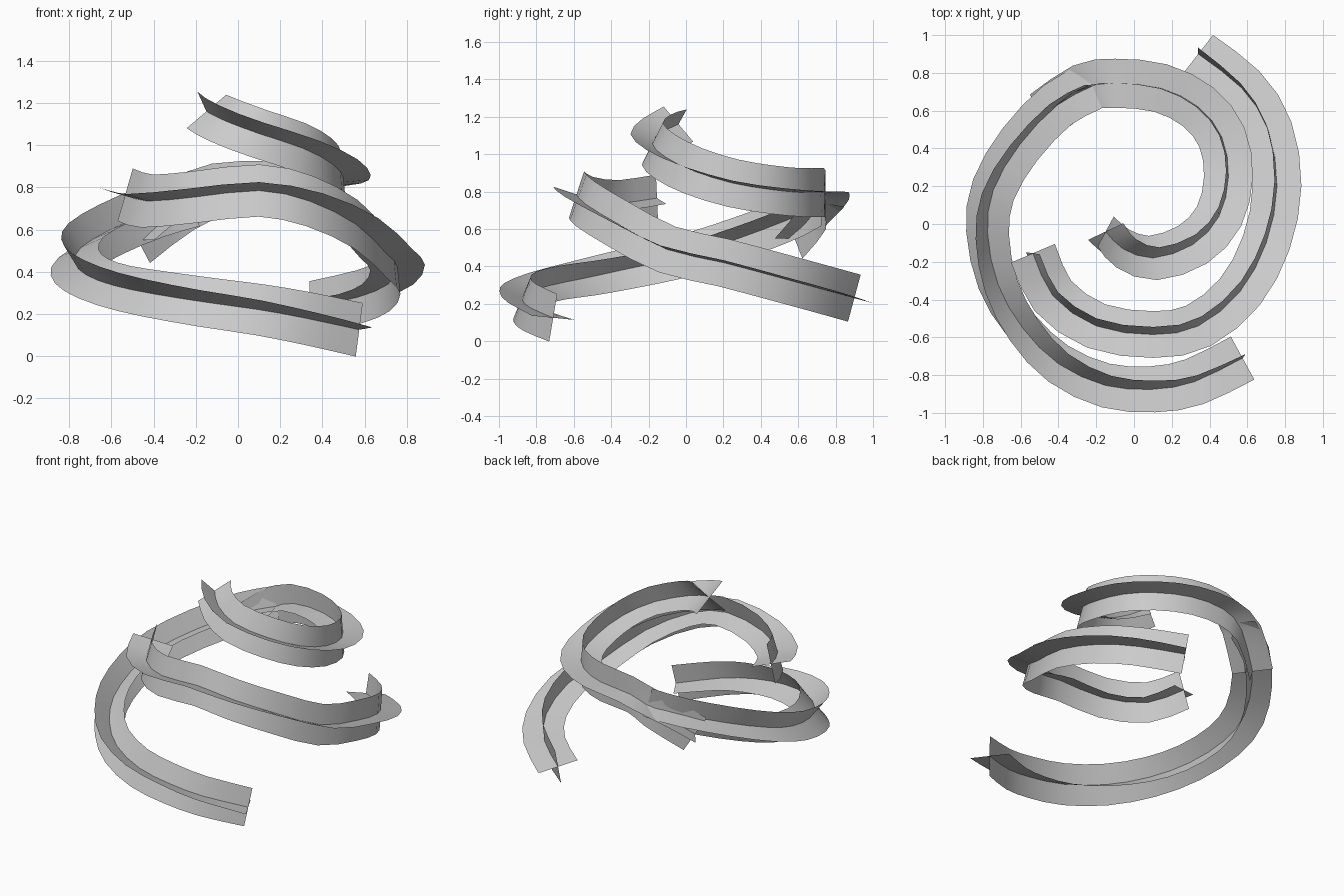
import bpy
import bmesh
import math
from mathutils import Vector

cube = bpy.data.objects.get("Cube")
if cube:
    bpy.data.objects.remove(cube, do_unlink=True)

HALF_WIDTH = 0.13
STEPS_PER_SPAN = 2
UP = Vector((0, 0, 1))

# Single pale grey used on every ribbon
grey = bpy.data.materials.new("pale_grey")
grey.use_nodes = True
colour = (0.6, 0.6, 0.6, 1)
grey.diffuse_color = colour
grey.node_tree.nodes["Principled BSDF"].inputs["Base Color"].default_value = colour


def spline(a, b, c, d, t):
    """Catmull-Rom position between b and c."""
    return 0.5 * (2 * b + (c - a) * t + (2 * a - 5 * b + 4 * c - d) * t ** 2
                  + (3 * b - a - 3 * c + d) * t ** 3)


def sample(points):
    """Smooth path through points; the fourth coordinate is the roll in degrees."""
    pts = [Vector(p) for p in points]
    pts = [2 * pts[0] - pts[1]] + pts + [2 * pts[-1] - pts[-2]]
    path = []
    for i in range(1, len(pts) - 2):
        for s in range(STEPS_PER_SPAN):
            path.append(spline(*pts[i - 1:i + 3], s / STEPS_PER_SPAN))
    path.append(pts[-2])
    return path


def crossed_ribbon(name, points):
    """Two thin strips crossing at right angles, swept along a descending path."""
    path = sample(points)
    centres = [p.to_3d() for p in path]
    last = len(path) - 1
    bm = bmesh.new()
    flat, upright = [], []
    for i, centre in enumerate(centres):
        tangent = (centres[min(i + 1, last)] - centres[max(i - 1, 0)]).normalized()
        outward = tangent.cross(UP).normalized()
        lift = outward.cross(tangent)
        roll = math.radians(path[i].w)
        side = outward * math.cos(roll) + lift * math.sin(roll)
        rise = lift * math.cos(roll) - outward * math.sin(roll)
        for strip, axis in ((flat, side), (upright, rise)):
            strip.append([bm.verts.new(centre + axis * HALF_WIDTH * k) for k in (-1, 0, 1)])
    for strip in (flat, upright):
        for row, following in zip(strip, strip[1:]):
            for k in range(2):
                bm.faces.new((row[k], following[k], following[k + 1], row[k + 1]))
    mesh = bpy.data.meshes.new(name)
    bm.to_mesh(mesh)
    bm.free()
    mesh.materials.append(grey)
    mesh.polygons.foreach_set("use_smooth", [True] * len(mesh.polygons))
    obj = bpy.data.objects.new(name, mesh)
    bpy.context.collection.objects.link(obj)


# Upper ribbon: inner curl from the peak round the back
crossed_ribbon("upper_ribbon", [
    (-.15, -.04, 1.16, 50), (-.06, -.13, 1.115, 38), (.1, -.18, 1.055, 25),
    (.31, -.11, .985, 17), (.45, .04, .91, 11), (.5, .25, .845, 6),
    (.465, .46, .81, 4), (.34, .62, .795, 3), (.14, .72, .795, 2),
    (-.1, .745, .785, 0), (-.27, .72, .71, 0), (-.475, .58, .55, 0)])

# Middle ribbon: from the left front across to the right and back
crossed_ribbon("middle_ribbon", [
    (-.535, -.155, .765, 14), (-.43, -.38, .735, 15), (-.2, -.54, .755, 17),
    (.1, -.585, .785, 18), (.34, -.54, .735, 17), (.56, -.36, .625, 14),
    (.7, -.1, .49, 10), (.757, .2, .42, 6), (.71, .5, .34, 0),
    (.57, .72, .28, -6), (.34, .9, .23, -12)])

# Lower ribbon: from the back round the left side to the front foot
crossed_ribbon("lower_ribbon", [
    (-.22, .73, .74, 80), (-.405, .63, .685, 77), (-.605, .42, .6, 73),
    (-.745, .18, .515, 67), (-.775, -.05, .445, 60), (-.72, -.32, .385, 53),
    (-.59, -.55, .335, 44), (-.4, -.74, .295, 34), (-.15, -.855, .255, 26),
    (.1, -.875, .22, 20), (.32, -.835, .18, 12), (.575, -.71, .125, 5)])
